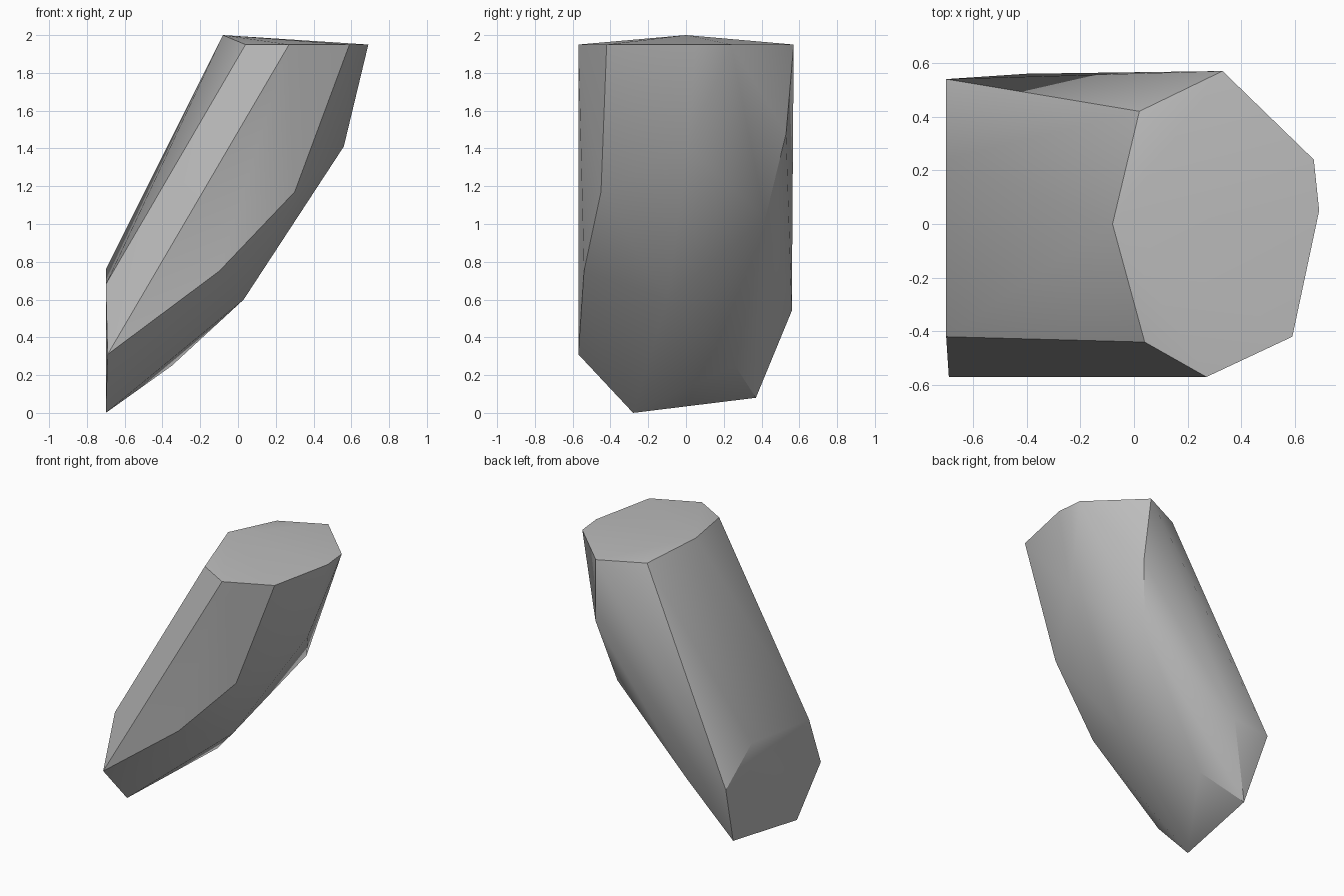
import bpy
import bmesh
import math
from mathutils import Vector

# Remove the default cube only
default_cube = bpy.data.objects.get("Cube")
if default_cube:
    bpy.data.objects.remove(default_cube, do_unlink=True)


def make_material(name, colour):
    material = bpy.data.materials.new(name)
    material.use_nodes = True
    material.diffuse_color = colour
    material.node_tree.nodes["Principled BSDF"].inputs["Base Color"].default_value = colour
    return material


def build_hull(name, corner_groups, material, sharp_angle):
    """Wrap a faceted convex skin around all corner points."""
    bm = bmesh.new()
    for group in corner_groups:
        for corner in group:
            bm.verts.new(Vector(corner))
    result = bmesh.ops.convex_hull(bm, input=bm.verts[:])
    unused = {e for e in result["geom_interior"] + result["geom_unused"]
              if isinstance(e, bmesh.types.BMVert)}
    bmesh.ops.delete(bm, geom=list(unused), context="VERTS")
    bmesh.ops.recalc_face_normals(bm, faces=bm.faces[:])

    mesh = bpy.data.meshes.new(name)
    bm.to_mesh(mesh)
    bm.free()
    mesh.materials.append(material)
    hull = bpy.data.objects.new(name, mesh)
    bpy.context.collection.objects.link(hull)

    # Smooth the shallow facets, keep the strong ridges crisp
    bpy.ops.object.select_all(action="DESELECT")
    hull.select_set(True)
    bpy.context.view_layer.objects.active = hull
    bpy.ops.object.shade_smooth_by_angle(angle=sharp_angle)
    return hull


# Upper cap: level rim with one raised corner
RIM = 1.95
cap_outline = [(.04, -.44), (.27, -.57), (.59, -.42), (.69, .05),
               (.67, .24), (.33, .57), (.02, .42)]
upper_cap = [(x, y, RIM) for x, y in cap_outline] + [(-.08, 0, 2)]

# Lower cap: near-upright end face on the right side
lower_cap = [(-.7, .24, .76), (-.7, .54, .53), (-.64, .37, .08),
             (-.7, -.28, 0), (-.69, -.57, .31), (-.7, -.42, .68)]

# Curved underside between the two caps
underside = [(.56, .01, 1.41), (.3, -.45, 1.17), (-.1, -.54, .75),
             (.03, -.1, .6), (-.35, .26, .25), (-.4, .56, .54),
             (.26, .42, 1.03), (.36, .53, 1.48)]

grey = make_material("plain grey", (.5, .5, .5, 1))
build_hull("slanted_stone", [upper_cap, lower_cap, underside], grey, math.radians(30))
